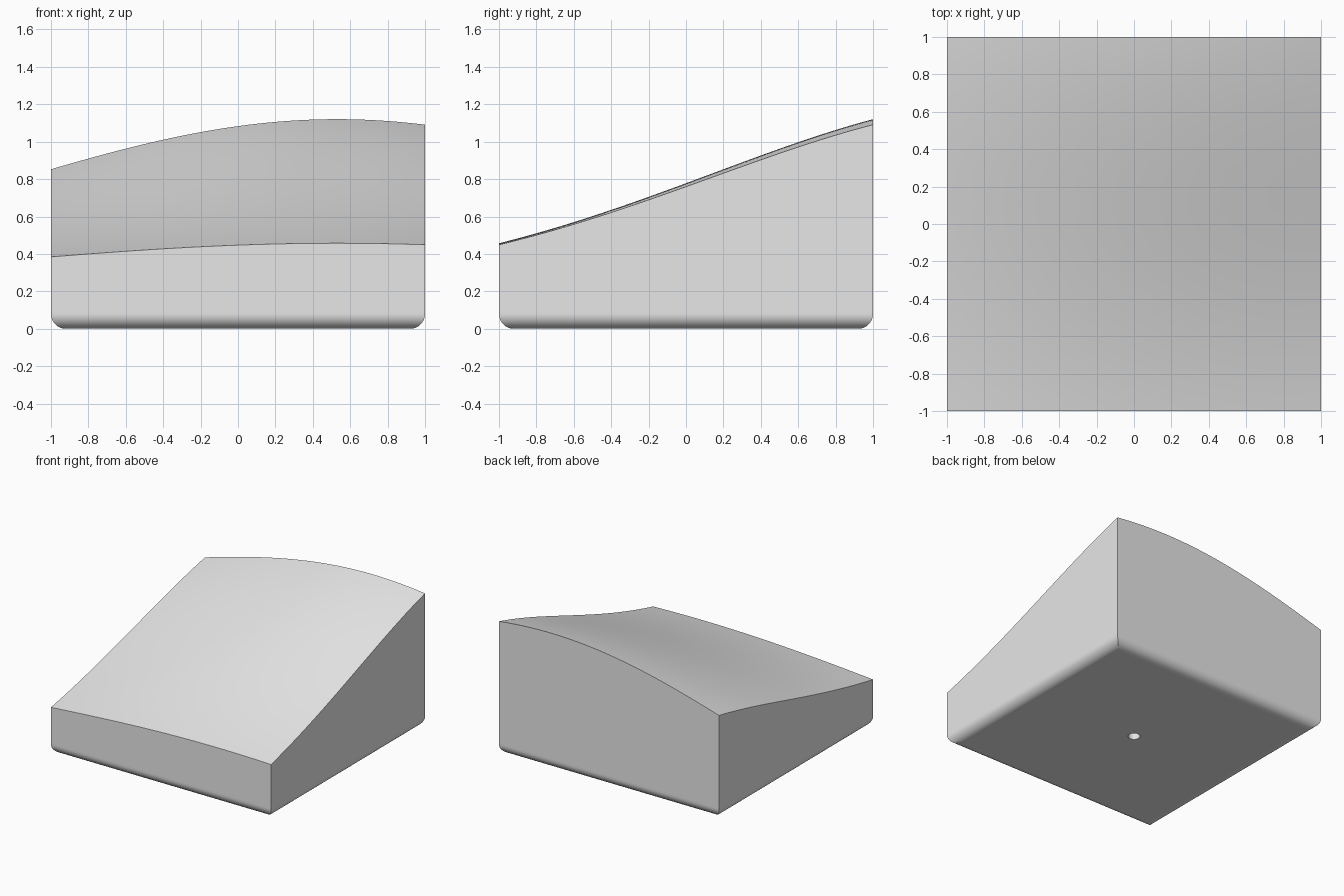
import bpy, bmesh, math

cube = bpy.data.objects.get("Cube")
if cube:
    bpy.data.objects.remove(cube, do_unlink=True)

SEGMENTS = 40       # divisions along each side of the top
FILLET = 0.08       # rounding of the bottom edges
HOLE_RADIUS = 0.045
HOLE_DEPTH = 0.3

grey = bpy.data.materials.new("light_grey")
grey.use_nodes = True
grey.diffuse_color = (0.8, 0.8, 0.8, 1)
grey.node_tree.nodes["Principled BSDF"].inputs["Base Color"].default_value = (0.8, 0.8, 0.8, 1)


def top_height(x, y):
    """Bell-shaped hillside rising to the back."""
    across = math.exp(-0.1487 * (x - 0.53) ** 2)
    along = math.exp(-0.1795 * (y - 1.812) ** 2)
    return 0.209 + 1.026 * across * along


# Curved top surface
bm = bmesh.new()
bmesh.ops.create_grid(bm, x_segments=SEGMENTS, y_segments=SEGMENTS, size=1)
edges = [e for e in bm.edges if e.is_boundary]
outline = {v: v.co.xy.copy() for e in edges for v in e.verts}
for v in bm.verts:
    v.co.z = top_height(v.co.x, v.co.y)


def add_ring(edges, outline, place):
    """Extrude the open border and move each new vertex to place(outline point)."""
    corners = {tuple(round(c, 4) for c in v.co): p for v, p in outline.items()}
    new = bmesh.ops.extrude_edge_only(bm, edges=edges)["geom"]
    verts = [g for g in new if isinstance(g, bmesh.types.BMVert)]
    moved = {v: corners[tuple(round(c, 4) for c in v.co)] for v in verts}
    for v, p in moved.items():
        v.co = place(p)
    return [g for g in new if isinstance(g, bmesh.types.BMEdge) and g.is_boundary], moved


def square(scale, z):
    return lambda p: (p.x * scale, p.y * scale, z)


def circle(radius, z):
    return lambda p: (*(p.normalized() * radius), z)


# Straight walls, rounded bottom edges, flat base and central blind hole
rings = [square(1, FILLET + 0.01)]
for i in range(13):
    a = math.radians(90) * i / 12
    rings.append(square(1 - FILLET * (1 - math.cos(a)), FILLET * (1 - math.sin(a))))
rings += [square(0.91 - FILLET + 0.08, 0), circle(HOLE_RADIUS, 0), circle(HOLE_RADIUS, HOLE_DEPTH)]
for ring in rings:
    edges, outline = add_ring(edges, outline, ring)
bmesh.ops.contextual_create(bm, geom=edges)
bmesh.ops.recalc_face_normals(bm, faces=bm.faces)

mesh = bpy.data.meshes.new("sloped_block")
bm.to_mesh(mesh)
bm.free()
mesh.materials.append(grey)
block = bpy.data.objects.new("sloped_block", mesh)
bpy.context.collection.objects.link(block)

# Smooth curves, crisp edges
bpy.ops.object.select_all(action="DESELECT")
block.select_set(True)
bpy.context.view_layer.objects.active = block
bpy.ops.object.shade_smooth_by_angle(angle=math.radians(30))
